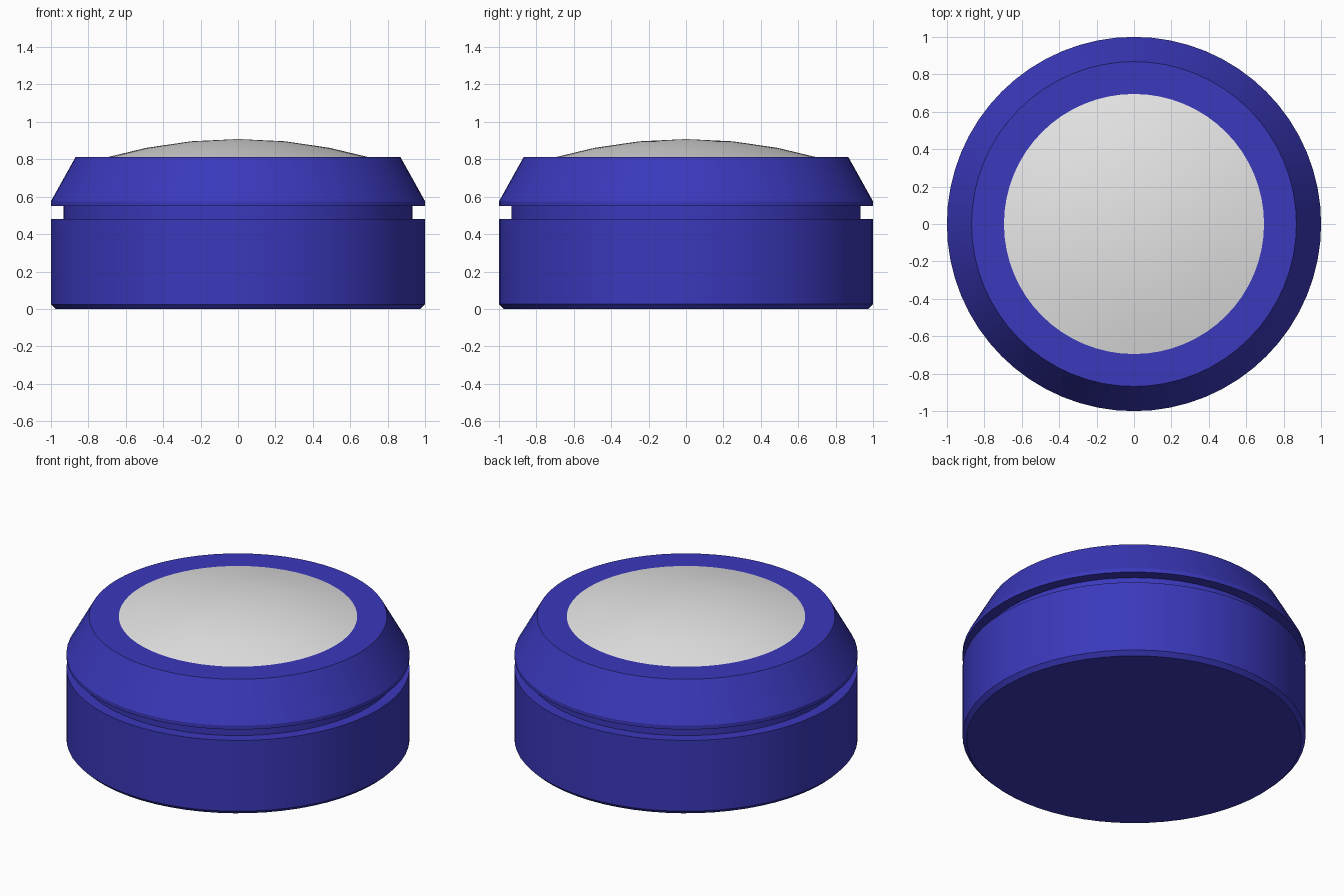
import bpy, bmesh, math

if "Cube" in bpy.data.objects:
    bpy.data.objects.remove(bpy.data.objects["Cube"])

SEGMENTS = 64


def material(name, rgb):
    m = bpy.data.materials.new(name)
    m.diffuse_color = (*rgb, 1)
    m.use_nodes = True
    m.node_tree.nodes["Principled BSDF"].inputs["Base Color"].default_value = m.diffuse_color
    return m


def lathe(name, profile, mat):
    """Revolve (radius, height) points, listed bottom to top, around z."""
    bm = bmesh.new()
    rings = []
    for r, z in profile:
        if r == 0:
            rings.append([bm.verts.new((0, 0, z))] * SEGMENTS)
        else:
            angles = [2 * math.pi * i / SEGMENTS for i in range(SEGMENTS)]
            rings.append([bm.verts.new((r * math.cos(a), r * math.sin(a), z)) for a in angles])
    for low, high in zip(rings, rings[1:]):
        for i in range(SEGMENTS):
            j = (i + 1) % SEGMENTS
            corners = dict.fromkeys((low[i], low[j], high[j], high[i]))
            bm.faces.new(list(corners))
    mesh = bpy.data.meshes.new(name)
    bm.to_mesh(mesh)
    bm.free()
    mesh.materials.append(mat)
    obj = bpy.data.objects.new(name, mesh)
    bpy.context.collection.objects.link(obj)
    bpy.ops.object.select_all(action='DESELECT')
    obj.select_set(True)
    bpy.context.view_layer.objects.active = obj
    bpy.ops.object.shade_smooth_by_angle(angle=math.radians(22))
    return obj


blue = material("blue", (0.043, 0.04, 0.5))
light_grey = material("light_grey", (0.8, 0.8, 0.8))

# Body: bevelled foot, straight wall, recessed groove, sloping collar, flat rim
lathe("body", [(0, 0), (0.975, 0), (1, 0.025), (1, 0.48), (0.933, 0.48), (0.933, 0.55),
               (1, 0.55), (1, 0.575), (0.868, 0.812), (0.695, 0.812)], blue)

# Shallow domed cap, closing the top of the body
lathe("dome", [(0.695, 0.812), (0.49, 0.861), (0.25, 0.896), (0, 0.908)], light_grey)
